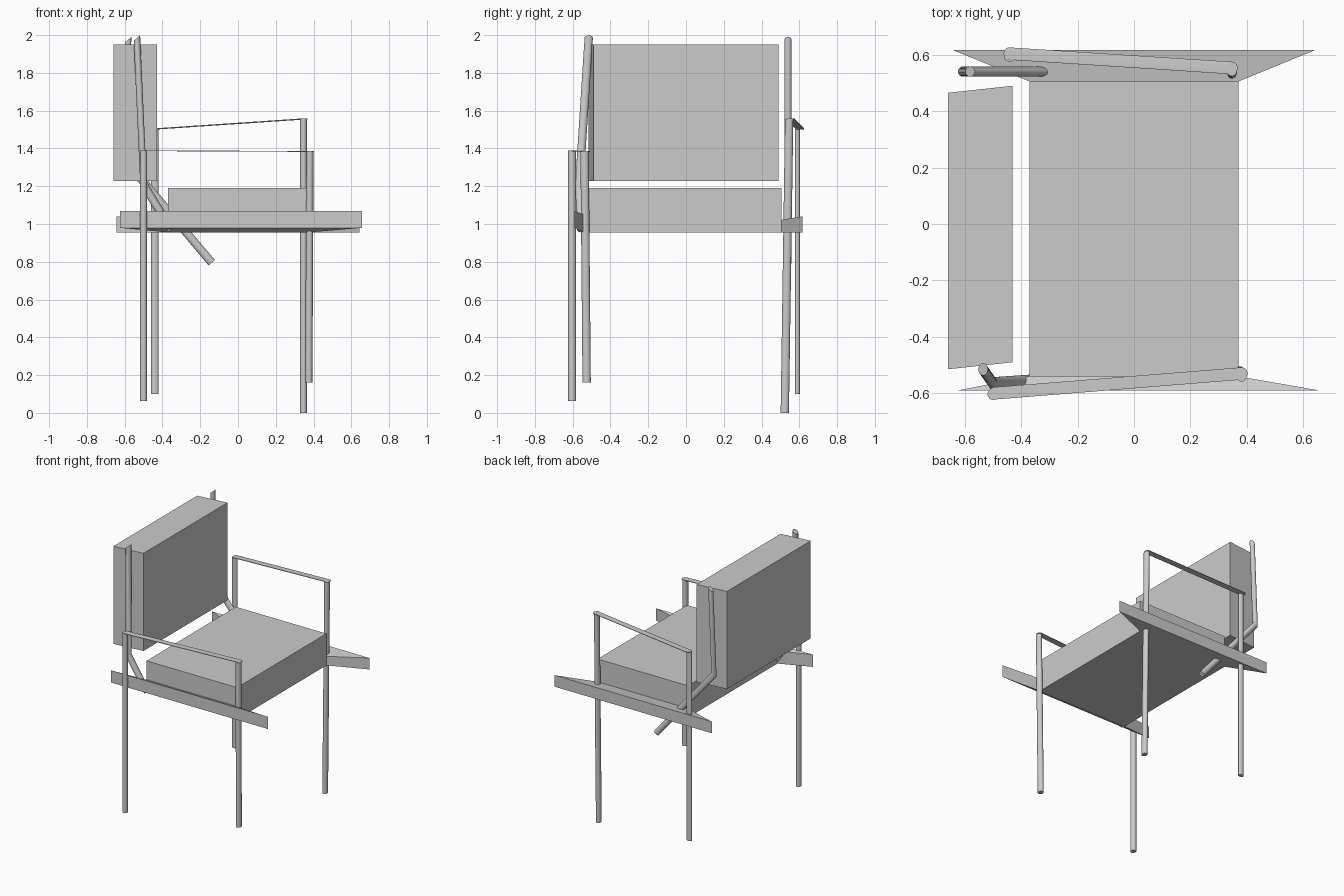
import bpy, bmesh
from math import sin, cos, pi
from mathutils import Vector

if "Cube" in bpy.data.objects:
    bpy.data.objects.remove(bpy.data.objects["Cube"])

SIDES = 24


def finish(bm, name, smooth=False):
    bmesh.ops.recalc_face_normals(bm, faces=bm.faces)
    mesh = bpy.data.meshes.new(name)
    bm.to_mesh(mesh)
    bm.free()
    ob = bpy.data.objects.new(name, mesh)
    bpy.context.collection.objects.link(ob)
    if smooth:
        bpy.ops.object.select_all(action='DESELECT')
        ob.select_set(True)
        bpy.context.view_layer.objects.active = ob
        bpy.ops.object.shade_smooth_by_angle()


def ring(c, ru, rv, axis=Vector((0, 0, 1))):
    """Ellipse around c, facing along axis; rv is measured along y."""
    v = Vector((0, 1, 0))
    v = (v - axis * v.dot(axis)).normalized()
    u = v.cross(axis)
    return [Vector(c) + u * ru * cos(a) + v * rv * sin(a)
            for a in (2 * pi * i / SIDES for i in range(SIDES))]


def rod(name, path, ru, rv, axis=Vector((0, 0, 1))):
    """Rod along a path, every section keeping the same facing."""
    bm = bmesh.new()
    rings = [[bm.verts.new(p) for p in ring(c, ru, rv, axis)] for c in path]
    for a, b in zip(rings, rings[1:]):
        for i in range(SIDES):
            j = (i + 1) % SIDES
            bm.faces.new((a[i], a[j], b[j], b[i]))
    bm.faces.new(rings[0])
    bm.faces.new(rings[-1])
    finish(bm, name, True)


def hull(name, points):
    bm = bmesh.new()
    for p in points:
        bm.verts.new(p)
    bmesh.ops.convex_hull(bm, input=bm.verts)
    bmesh.ops.dissolve_limit(bm, angle_limit=0.01, verts=bm.verts, edges=bm.edges)
    finish(bm, name)


def prism(name, outline, z0, z1):
    hull(name, [(x, y, z) for x, y in outline for z in (z0, z1)])


# Cushions
prism("seat", [(-.37, -.54), (.37, -.54), (.37, .505), (-.37, .505)], .955, 1.19)
prism("backrest", [(-.66, -.515), (-.43, -.49), (-.43, .49), (-.66, .465)], 1.228, 1.95)

# Tapered side rails: long outer face, short inner face against the seat
for name, yo, x0, x1, zo, yi, zi in (
        ("front_rail", -.59, -.625, .657, (.98, 1.07), -.54, (.955, 1.05)),
        ("back_rail", .617, -.643, .643, (.955, 1.04), .505, (.955, 1.022))):
    hull(name, [(x, yo, z) for x in (x0, x1) for z in zo] +
               [(x, yi, z) for x in (-.37, .37) for z in zi])

# Legs and the flat armrest strips joining their tops
legs = {
    "front_left_leg": ((-.50, -.603, .063), (-.50, -.603, 1.388), .019, .021),
    "front_right_leg": ((.375, -.526, .16), (.381, -.537, 1.384), .019, .022),
    "back_right_leg": ((.347, .523, 0), (.347, .546, 1.556), .018, .022),
    "back_left_leg": ((-.44, .59, .10), (-.44, .59, 1.503), .02, .014),
}
for name, (low, top, ru, rv) in legs.items():
    rod(name, (low, top), ru, rv)

for name, a, b in (("front_armrest", (-.493, -.60, 1.388), (.382, -.53, 1.384)),
                   ("back_armrest", (-.442, .604, 1.503), (.347, .553, 1.556))):
    hull(name, [p + Vector((0, 0, d)) for c in (a, b)
                for p in ring(c, .02, .022) for d in (-.002, .002)])

# Bent back posts
for name, path in (
        ("front_back_post", ((-.355, -.555, .97), (-.50, -.565, 1.21), (-.535, -.515, 1.985))),
        ("rear_back_post", ((-.139, .54, .795), (-.607, .54, 1.35), (-.581, .54, 1.976)))):
    rod(name, path, .022, .018 if "rear" in name else .022, Vector((-.64, 0, .77)).normalized())
